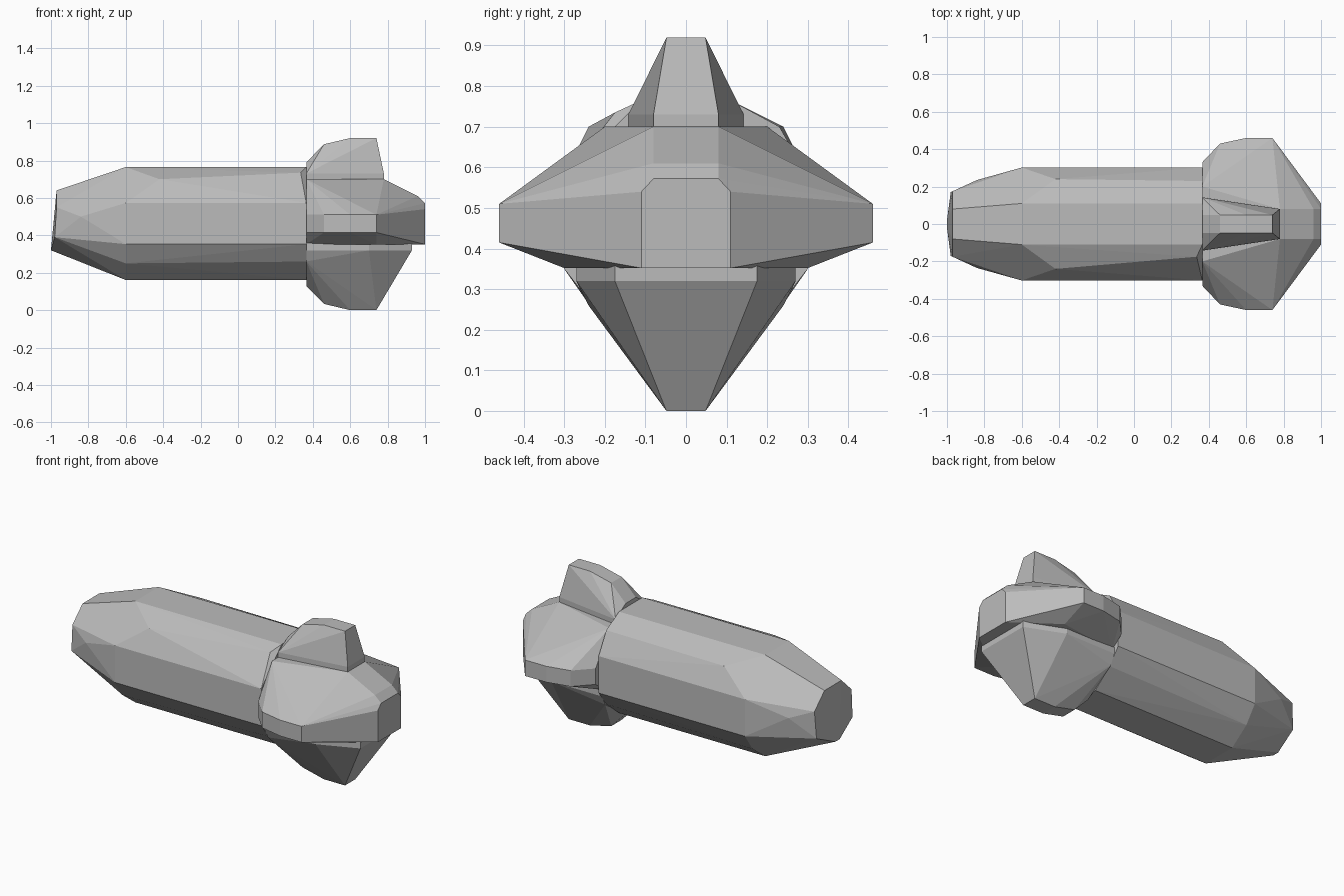
import bpy
import bmesh

cube = bpy.data.objects.get("Cube")
if cube:
    bpy.data.objects.remove(cube, do_unlink=True)

grey = bpy.data.materials.new("plain grey")
grey.use_nodes = True
colour = (0.5, 0.5, 0.5, 1)
grey.diffuse_color = colour
grey.node_tree.nodes["Principled BSDF"].inputs["Base Color"].default_value = colour


def faceted_hull(name, half_points, extra=()):
    """Flat-faced convex solid from corners mirrored across y = 0."""
    bm = bmesh.new()
    corners = {(x, s * y, z) for x, y, z in half_points for s in (1, -1)}
    for corner in sorted(corners | set(extra)):
        bm.verts.new(corner)
    result = bmesh.ops.convex_hull(bm, input=bm.verts)
    loose = {g for g in result["geom_interior"] + result["geom_unused"]
             if isinstance(g, bmesh.types.BMVert)}
    bmesh.ops.delete(bm, geom=list(loose), context="VERTS")
    bmesh.ops.dissolve_limit(bm, angle_limit=0.01, verts=bm.verts, edges=bm.edges)
    bmesh.ops.recalc_face_normals(bm, faces=bm.faces)
    mesh = bpy.data.meshes.new(name)
    bm.to_mesh(mesh)
    bm.free()
    mesh.materials.append(grey)
    obj = bpy.data.objects.new(name, mesh)
    bpy.context.collection.objects.link(obj)
    return obj


join = 0.365        # where the body meets the tail
mid = 0.463         # height of the body axis
wide, narrow = 0.302, 0.11

# Body: long faceted barrel with a blunt, drooping nose
barrel = []
for x in (-0.6, join):
    for s in (1, -1):
        barrel += [(x, narrow, mid + s * wide), (x, wide, mid + s * narrow)]
shoulders = [(-0.42, 0.24, 0.7), (-0.6, 0.23, 0.25), (join, 0.23, 0.26)]
nose = [(-0.97, 0.08, 0.64), (-0.97, 0.175, 0.55), (-0.98, 0.17, 0.39),
        (-1, 0.02, 0.32), (-0.84, 0.235, 0.5)]
faceted_hull("body", barrel + shoulders + nose,
             [(0.335, -0.175, 0.735), (join, 0.23, 0.7)])

# Horizontal tail: broad wedge with upright outer edges
outline = [(join, 0.33), (0.46, 0.43), (0.6, 0.46), (0.74, 0.46)]
edges = [(x, y, z) for x, y in outline for z in (0.415, 0.51)]
roof = [(join, 0.2, 0.7), (0.78, 0.08, 0.7), (0.96, 0.08, 0.61)]
tail_end = [(1, 0.08, 0.572), (1, 0.11, 0.54), (1, 0.11, 0.352)]
floor = [(join, 0.25, 0.352), (0.74, 0.3, 0.352)]
faceted_hull("horizontal_tail", edges + roof + tail_end + floor)

# Upper and lower fins share the same stepped ridge
ridge = [(join, 0.13), (0.46, 0.033), (0.6, 0), (0.74, 0)]
upper = [(x, 0.048, 0.92 - drop) for x, drop in ridge]
upper += [(x, y, z) for x, y in ((join, 0.142), (0.78, 0.08)) for z in (0.69, 0.73)]
faceted_hull("upper_fin", upper)

lower = [(x, 0.048, drop) for x, drop in ridge]
lower += [(x, y, z) for x, y in ((join, 0.27), (0.7, 0.27), (0.93, 0.175))
          for z in (0.32, 0.36)]
lower.append((join, 0.24, 0.26))
faceted_hull("lower_fin", lower)
